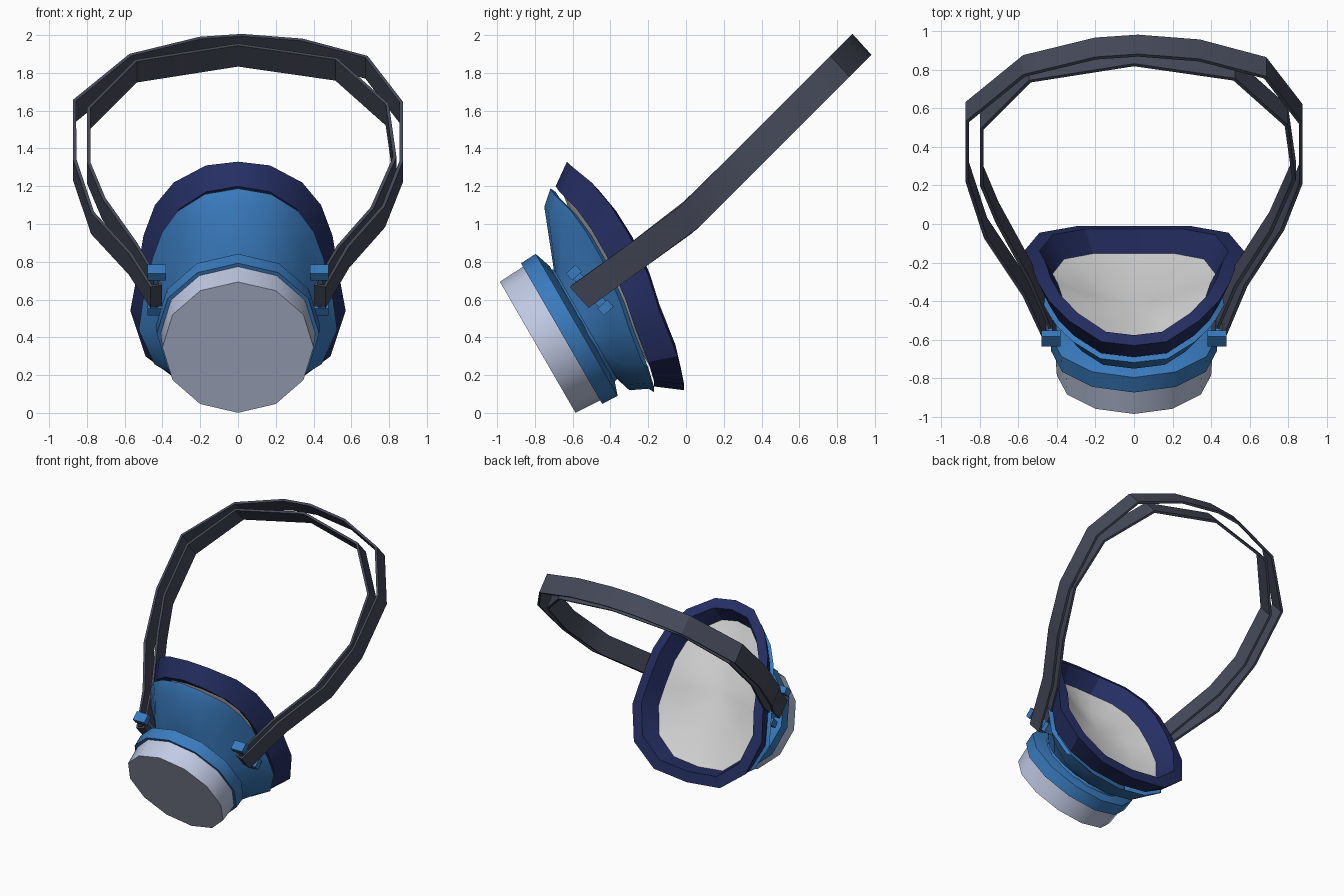
import bpy, bmesh, math
from mathutils import Vector

if "Cube" in bpy.data.objects:
    bpy.data.objects.remove(bpy.data.objects["Cube"])

def material(name, rgb):
    m = bpy.data.materials.new(name)
    m.diffuse_color = (*rgb, 1)
    m.use_nodes = True
    m.node_tree.nodes["Principled BSDF"].inputs["Base Color"].default_value = m.diffuse_color
    return m

BLUE = material("mid_blue", (0.042, 0.2, 0.52))
NAVY = material("navy", (0.018, 0.028, 0.125))
GREY = material("pale_blue_grey", (0.53, 0.59, 0.78))
WHITE = material("off_white", (0.7, 0.7, 0.7))
STRAP = material("charcoal", (0.06, 0.066, 0.1))

def finish(name, bm, mat, angle=30, recalc=True):
    if recalc:
        bmesh.ops.recalc_face_normals(bm, faces=bm.faces)
    me = bpy.data.meshes.new(name)
    bm.to_mesh(me)
    bm.free()
    ob = bpy.data.objects.new(name, me)
    bpy.context.collection.objects.link(ob)
    me.materials.append(mat)
    bpy.ops.object.select_all(action='DESELECT')
    bpy.context.view_layer.objects.active = ob
    ob.select_set(True)
    bpy.ops.object.shade_smooth_by_angle(angle=math.radians(angle))
    return ob

def loft(loops, closed=False, caps=(False, False)):
    bm = bmesh.new()
    rings = [[bm.verts.new(p) for p in lp] for lp in loops]
    n = len(rings[0])
    pairs = list(zip(rings, rings[1:] + rings[:1])) if closed else list(zip(rings, rings[1:]))
    for a, b in pairs:
        for i in range(n):
            j = (i + 1) % n
            bm.faces.new((a[i], a[j], b[j], b[i]))
    if caps[0]:
        bm.faces.new(rings[0])
    if caps[1]:
        bm.faces.new(rings[-1])
    return bm

def mirrored(half):
    pts = [Vector(p) for p in half]
    return pts + [Vector((-p.x, p.y, p.z)) for p in pts[-2:0:-1]]

# Tilted axis shared by the filter and the neck
C = Vector((0, -0.785, 0.347))
U = Vector((0, math.cos(math.radians(30)), 0.5))
V = Vector((0, -0.5, math.cos(math.radians(30))))

def circle(u, r, n, dv=0):
    return [C + U * u + V * (dv + r * math.cos(2 * math.pi * i / n))
            + Vector((r * math.sin(2 * math.pi * i / n), 0, 0)) for i in range(n)]

# Filter cap and the collar holding it
finish("filter_cap", loft([circle(0, .4, 12), circle(.16, .41, 12)], caps=(True, True)), GREY)
finish("filter_collar", loft([circle(.146, .39, 12), circle(.146, .43, 12), circle(.238, .434, 12),
                              circle(.27, .34, 12)], caps=(True, True)), BLUE)

# Face seal: contour loops from nose to chin
outer = mirrored([(0, -.63, 1.33), (.17, -.61, 1.31), (.34, -.5, 1.22), (.44, -.4, 1.1),
                  (.5, -.3, .94), (.535, -.2, .73), (.57, -.14, .54), (.49, -.045, .3),
                  (.29, -.01, .15), (0, -.01, .12)])
front = mirrored([(0, -.69, 1.2), (.17, -.67, 1.17), (.31, -.58, 1.08), (.39, -.5, .97),
                  (.44, -.42, .83), (.49, -.32, .6), (.51, -.27, .45), (.43, -.2, .27),
                  (.25, -.17, .17), (0, -.17, .14)])
centre = Vector((0, -.28, .66))

def shrunk(loop, sx, s, shift):
    return [Vector((p.x * sx, centre.y + (p.y - centre.y) * s, centre.z + (p.z - centre.z) * s))
            + Vector(shift) for p in loop]

lip = shrunk(outer, .86, .89, (0, .015, .02))
inner = shrunk(outer, .74, .8, (0, -.09, -.04))
finish("face_seal", loft([front, outer, lip, inner], closed=True), NAVY)

# Lining inside the seal, a shallow bowl
mid = sum(inner, Vector()) / len(inner)
half_way = [mid.lerp(p, .6) - U * .04 for p in inner]
bm = loft([inner, half_way])
hub = bm.verts.new(mid - U * .06)
bm.verts.ensure_lookup_table()
n = len(inner)
for i in range(n):
    bm.faces.new((bm.verts[n + i], bm.verts[n + (i + 1) % n], hub))
bm.normal_update()
for f in bm.faces:
    if f.normal.dot(U) < 0:
        f.normal_flip()
finish("lining", bm, WHITE, 60, recalc=False)

# Mask shell flaring from the neck to the seal
flare = mirrored([(0, -.75, 1.09), (.16, -.73, 1.06), (.27, -.66, .99), (.34, -.575, .9),
                  (.39, -.5, .78), (.42, -.42, .58), (.44, -.37, .42), (.38, -.32, .25),
                  (.22, -.3, .15), (0, -.3, .12)])
edge = [p + Vector((p.x * .03, -.028, -.012)) for p in front]
tuck = [p + Vector((-p.x * .04, 0, -.03)) for p in front]
neck = circle(.22, .36, 18, -.015)
throat = circle(.28, .335, 18, -.02)
finish("mask_shell", loft([neck, throat, flare, edge, tuck], caps=(True, False)), BLUE, 50)

# Head strap: one flat band doubled back on itself around both clips
path = [(.46, -.56), (.58, -.27), (.77, .02), (.865, .26), (.865, .57), (.68, .81), (.34, .9),
        (.02, .925), (-.2, .91), (-.57, .82), (-.865, .58), (-.865, .27), (-.77, -.02),
        (-.57, -.32), (-.46, -.56), (-.41, -.55), (-.54, -.25), (-.71, .06), (-.79, .25),
        (-.79, .54), (-.54, .79), (0, .875), (.52, .8), (.79, .56), (.83, .28), (.71, .01),
        (.53, -.27), (.41, -.55)]
ACROSS = Vector((0, -.67, .74))

def strap_point(x, y):
    z = 1.02 + (y * 1.0 if y > 0 else y * .72)
    return Vector((x, y, z))

pts = [strap_point(*p) for p in path]
section = []
for i, p in enumerate(pts):
    a = (p - pts[i - 1]).normalized()
    b = (pts[(i + 1) % len(pts)] - p).normalized()
    side = (a + b).normalized().cross(ACROSS).normalized()
    w, t = ACROSS * .075, side * .009
    section.append([p + w + t, p + w - t, p - w - t, p - w + t])
finish("head_strap", loft(section, closed=True), STRAP)

# Strap clips: a bar through each strap fold with a lug at both ends
def box(name, at, size, mat):
    bm = bmesh.new()
    bmesh.ops.create_cube(bm, size=1)
    along = Vector((0, .74, .67))
    for v in bm.verts:
        c = v.co.copy()
        v.co = at + Vector((c.x * size[0], 0, 0)) + along * (c.y * size[1]) + ACROSS * (c.z * size[2])
    finish(name, bm, mat)

for s, label in ((1, "right"), (-1, "left")):
    bar = Vector((s * .435, -.51, .65))
    box(label + "_clip_bar", bar, (.024, .05, .26), BLUE)
    for k, end in ((1, "upper"), (-1, "lower")):
        box(label + "_clip_" + end + "_lug", bar + ACROSS * (.125 * k) - Vector((s * .005, 0, 0)),
            (.1, .07, .05), BLUE)
